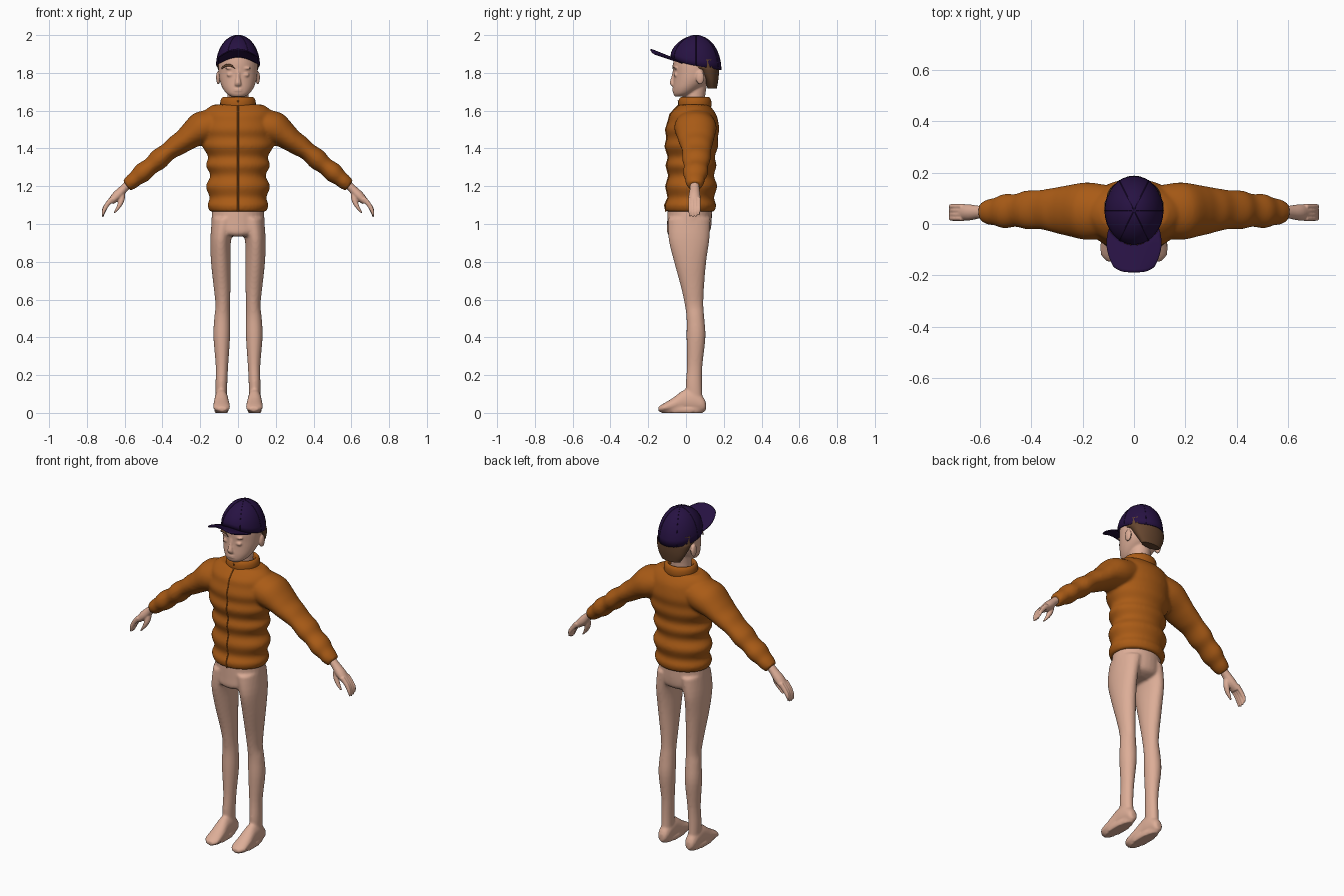
import bpy, bmesh
from math import cos, sin, pi, sqrt, radians
from mathutils import Vector, Matrix

cube = bpy.data.objects.get("Cube")
if cube:
    bpy.data.objects.remove(cube, do_unlink=True)


def material(name, rgb):
    m = bpy.data.materials.new(name)
    m.use_nodes = True
    m.diffuse_color = (*rgb, 1)
    m.node_tree.nodes["Principled BSDF"].inputs["Base Color"].default_value = (*rgb, 1)
    return m


SKIN = material("skin", (0.72, 0.42, 0.31))
ORANGE = material("jacket_orange", (0.40, 0.105, 0.008))
PURPLE = material("cap_purple", (0.02, 0.006, 0.055))
BROWN = material("hair_brown", (0.13, 0.06, 0.028))
X, Y, Z = Vector((1, 0, 0)), Vector((0, 1, 0)), Vector((0, 0, 1))


def catmull(p0, p1, p2, p3, t):
    return [0.5 * (2*b + (c - a)*t + (2*a - 5*b + 4*c - d)*t*t + (3*b - a - 3*c + d)*t**3)
            for a, b, c, d in zip(p0, p1, p2, p3)]


def loft(bm, rings, u=X, v=Y, side=1, n=32, steps=4):
    """Skin smooth elliptical rings (x, y, z, half width along u, half width along v)."""
    k, rows = len(rings), []
    for i in range(k - 1):
        for s in range(steps):
            rows.append(catmull(rings[max(i - 1, 0)], rings[i], rings[i + 1],
                                rings[min(i + 2, k - 1)], s / steps))
    rows.append(rings[-1])
    loops = []
    for x, y, z, a, b in rows:
        pts = [Vector((x, y, z)) + u*a*cos(2*pi*j/n) + v*b*sin(2*pi*j/n) for j in range(n)]
        loops.append([bm.verts.new((p.x * side, p.y, p.z)) for p in pts])
    for lo, hi in zip(loops, loops[1:]):
        for j in range(n):
            bm.faces.new((lo[j], lo[(j+1) % n], hi[(j+1) % n], hi[j]))
    bm.faces.new(loops[0])
    bm.faces.new(loops[-1])


def upright(profile):
    """Turn (z, half width, front y, back y) into rings."""
    return [(0, (f + b) / 2, z, w, (b - f) / 2) for z, w, f, b in profile]


def ball(bm, centre, size):
    mat = Matrix.Translation(centre) @ Matrix.Diagonal((*size, 1))
    return bmesh.ops.create_uvsphere(bm, u_segments=32, v_segments=16, radius=1, matrix=mat)["verts"]


def finish(name, bm, mat, voxel=0, smooth=4, thick=0):
    bmesh.ops.recalc_face_normals(bm, faces=bm.faces)
    me = bpy.data.meshes.new(name)
    bm.to_mesh(me)
    bm.free()
    ob = bpy.data.objects.new(name, me)
    bpy.context.collection.objects.link(ob)
    me.materials.append(mat)
    bpy.ops.object.select_all(action='DESELECT')
    ob.select_set(True)
    bpy.context.view_layer.objects.active = ob
    bpy.ops.object.shade_smooth_by_angle(angle=radians(50))
    if voxel:
        r = ob.modifiers.new("fuse", 'REMESH')
        r.mode, r.voxel_size, r.use_smooth_shade = 'VOXEL', voxel, True
        s = ob.modifiers.new("soften", 'SMOOTH')
        s.factor, s.iterations = 0.5, smooth
    if thick:
        ob.modifiers.new("thickness", 'SOLIDIFY').thickness = thick
    return ob


def tube(name, points, radius, mat):
    cu = bpy.data.curves.new(name, 'CURVE')
    cu.dimensions, cu.bevel_depth, cu.bevel_resolution = '3D', radius, 1
    sp = cu.splines.new('POLY')
    sp.points.add(len(points) - 1)
    for p, co in zip(sp.points, points):
        p.co = (*co, 1)
    cu.materials.append(mat)
    bpy.context.collection.objects.link(bpy.data.objects.new(name, cu))


# Legs, hips and feet
bm = bmesh.new()
loft(bm, upright([(1.1, .135, -.098, .138), (1.0, .141, -.1, .135), (.955, .132, -.1, .122), (.935, .07, -.085, .08)]))
leg = [(.087, .05, .04, .03, .04), (.088, .042, .14, .031, .043), (.085, .046, .25, .033, .041),
       (.086, .053, .4, .044, .05), (.084, .05, .5, .042, .047), (.081, .043, .57, .038, .049),
       (.084, .035, .66, .044, .06), (.091, .022, .8, .052, .085), (.091, .016, .92, .055, .108),
       (.07, .018, 1.03, .068, .112)]
foot = [(.088, .106, .035, .015, .02), (.088, .09, .045, .03, .04), (.088, .04, .062, .036, .06),
        (.088, -.01, .062, .037, .06), (.087, -.07, .042, .043, .037), (.086, -.12, .027, .043, .022),
        (.084, -.146, .02, .022, .012)]
for s in (1, -1):
    loft(bm, leg, side=s)
    loft(bm, foot, v=Z, side=s)
    # flat sole
    loft(bm, [(.088, -.02, 0, .035, .11), (.088, -.02, .02, .04, .12)], side=s, steps=1)
finish("legs", bm, SKIN, voxel=.008, smooth=3)

# Jacket: folded body and puffed sleeves fused together
body = [(1.065, .148, -.105, .15), (1.1, .162, -.112, .16), (1.14, .15, -.094, .148), (1.2, .17, -.106, .165),
        (1.255, .146, -.09, .148), (1.31, .17, -.104, .162), (1.355, .158, -.092, .152), (1.41, .187, -.11, .17),
        (1.455, .185, -.1, .168), (1.5, .194, -.107, .176), (1.545, .185, -.093, .17), (1.58, .18, -.084, .16),
        (1.61, .165, -.058, .14), (1.632, .13, -.035, .12)]
sleeve = [(.10, .05, 1.54, .085, .1), (.18, .05, 1.51, .092, .112), (.25, .052, 1.468, .07, .1),
          (.29, .053, 1.438, .06, .092), (.33, .055, 1.412, .056, .083), (.37, .056, 1.383, .048, .076),
          (.42, .055, 1.342, .055, .075), (.46, .053, 1.308, .046, .064), (.505, .05, 1.272, .052, .067),
          (.54, .048, 1.243, .042, .054), (.565, .047, 1.222, .04, .05), (.59, .047, 1.203, .033, .038)]
ACROSS = Vector((.6, 0, .8))
bm = bmesh.new()
loft(bm, upright(body), n=48)
for s in (1, -1):
    loft(bm, sleeve, u=ACROSS, side=s)
finish("jacket", bm, ORANGE, voxel=.009, smooth=4)

# Collar and front closure
bm = bmesh.new()
loft(bm, [(0, .047, z, w, w - .006) for z, w in
          ((1.605, .088), (1.63, .094), (1.655, .092), (1.67, .083), (1.668, .072), (1.645, .064))])
finish("collar", bm, ORANGE)
tube("jacket_closure", [(0, f - .001, z) for z, w, f, b in body] + [(0, -.041, 1.655)], .004, ORANGE)

# Hands: palm, four fingers and a thumb
ACROSS_HAND = Vector((.8, 0, .55))
for s, label in ((1, "left"), (-1, "right")):
    bm = bmesh.new()
    loft(bm, [(.57, .046, 1.22, .022, .024), (.605, .046, 1.187, .023, .025), (.64, .045, 1.15, .027, .031),
              (.675, .045, 1.115, .018, .031)], u=ACROSS_HAND, side=s)
    for i in range(4):
        y, drop = .0215 + i * .0157, (.004, 0, .002, .012)[i]
        loft(bm, [(.665, y, 1.135, .015, .01), (.695, y, 1.1, .013, .0095), (.712, y, 1.062 + drop, .01, .009),
                  (.717, y, 1.035 + drop, .004, .004)], u=ACROSS_HAND, side=s, n=16)
    loft(bm, [(.612, .045, 1.17, .015, .018), (.617, .036, 1.125, .016, .017), (.632, .03, 1.09, .012, .013),
              (.655, .028, 1.058, .005, .006)], side=s, n=16)
    finish(label + "_hand", bm, SKIN, voxel=.004, smooth=3)

# Head, neck and facial relief
bm = bmesh.new()
loft(bm, upright([(1.674, .032, -.058, -.01), (1.69, .06, -.067, .04), (1.72, .082, -.069, .085),
                  (1.76, .097, -.067, .13), (1.8, .103, -.066, .152), (1.85, .104, -.068, .165),
                  (1.9, .095, -.058, .165), (1.95, .06, -.02, .12)]), n=40)
loft(bm, upright([(1.6, .062, -.01, .11), (1.66, .056, -.008, .1), (1.76, .058, -.01, .115)]))
loft(bm, [(0, -.062, 1.82, .009, .006), (0, -.068, 1.78, .01, .009), (0, -.073, 1.75, .016, .013),
          (0, -.07, 1.735, .017, .011), (0, -.064, 1.725, .008, .004)], n=16)
for z in (1.706, 1.714):
    ball(bm, (0, -.066, z), (.023, .007, .005))
for s in (1, -1):
    ball(bm, (s * .041, -.054, 1.79), (.019, .011, .011))
    ball(bm, (s * .041, -.055, 1.825), (.028, .009, .007))
    ball(bm, (s * .104, .075, 1.775), (.012, .022, .036))
finish("head", bm, SKIN, voxel=.005, smooth=3)

# Hair at the nape and temples, with one swept lock
bm = bmesh.new()
loft(bm, upright([(1.718, .06, .115, .163), (1.75, .08, .1, .169), (1.78, .093, .078, .173),
                  (1.815, .104, .045, .175), (1.83, .108, .0, .175), (1.87, .108, -.03, .175)]))
finish("hair", bm, BROWN)
bm = bmesh.new()
loft(bm, [(-.088, -.034, 1.825, .004, .006), (-.06, -.058, 1.84, .005, .007), (-.035, -.067, 1.838, .005, .006),
          (-.016, -.07, 1.822, .002, .002)], u=Y, v=Z, n=12)
finish("hair_lock", bm, BROWN)


# Cap crown: dome with a tilted rim, raised over the forehead
def rim_lift(y, height):
    return (-.17 * y + .025 * max(0, -y / .135) ** 3) * (1 - height)


def crown_point(x, y, z):
    return Vector((x, y + .053, 1.838 + z + rim_lift(y, z / .162)))


bm = bmesh.new()
dome = ball(bm, (0, 0, 0), (.115, .135, .162))
bmesh.ops.delete(bm, geom=[v for v in dome if v.co.z < -.001], context='VERTS')
for v in bm.verts:
    v.co = crown_point(*v.co)
finish("cap_crown", bm, PURPLE, thick=.004)
bm = bmesh.new()
ball(bm, (0, .053, 1.997), (.01, .01, .004))
finish("cap_button", bm, PURPLE)
for i in range(3):
    a = pi * i / 3
    arc = [(pi * j / 24) for j in range(25)]
    tube("cap_seam_%d" % (i + 1), [crown_point(.115 * cos(t) * cos(a), .135 * cos(t) * sin(a), .162 * sin(t))
                                   for t in arc], .0016, PURPLE)

# Cap brim: arched sheet rising towards its front edge
bm = bmesh.new()
N, M = 24, 10
grid = []
for j in range(M + 1):
    t, row = j / M, []
    for i in range(N + 1):
        s = 2 * i / N - 1
        y_in = -.135 * sqrt(1 - (.098 * s / .115) ** 2)
        z_in = 1.839 + rim_lift(y_in, 0)
        z_out = 1.928 - .026 * s * s
        y_out = -.186 + .02 * s ** 4
        x = s * (.098 + .05 * t - .068 * t * t)
        row.append(bm.verts.new((x, (y_in + .053) * (1 - t) + y_out * t, z_in * (1 - t) + z_out * t)))
    grid.append(row)
for lo, hi in zip(grid, grid[1:]):
    for i in range(N):
        bm.faces.new((lo[i], lo[i + 1], hi[i + 1], hi[i]))
finish("cap_brim", bm, PURPLE, thick=.006)
